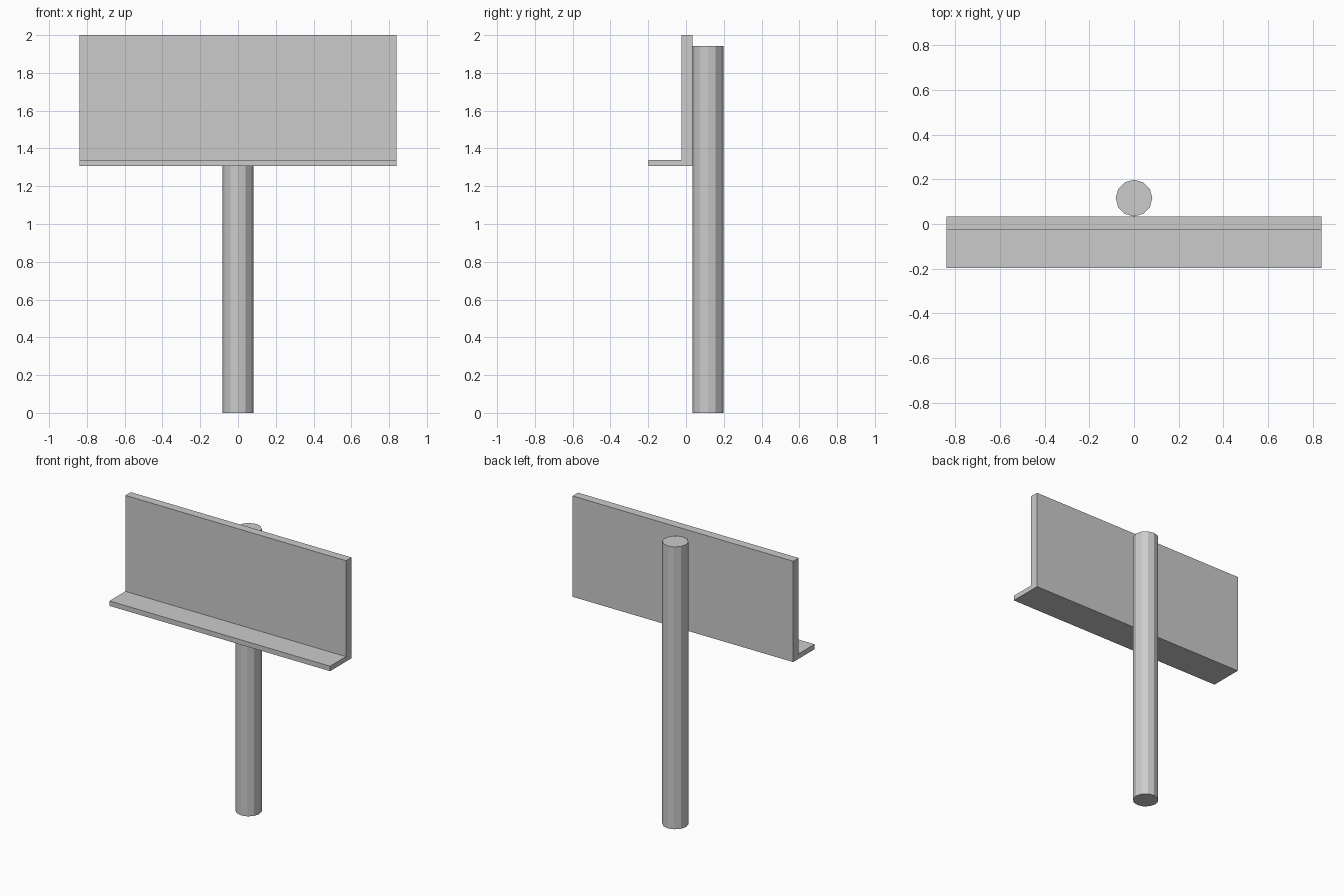
import bpy
import bmesh
from mathutils import Matrix, Vector

cube = bpy.data.objects.get("Cube")
if cube:
    bpy.data.objects.remove(cube, do_unlink=True)

grey = bpy.data.materials.new("plain_grey")
grey.use_nodes = True
grey.diffuse_color = (0.6, 0.6, 0.6, 1)
grey.node_tree.nodes["Principled BSDF"].inputs["Base Color"].default_value = grey.diffuse_color


def add_part(name, bm):
    bmesh.ops.recalc_face_normals(bm, faces=bm.faces)
    mesh = bpy.data.meshes.new(name)
    bm.to_mesh(mesh)
    bm.free()
    mesh.materials.append(grey)
    obj = bpy.data.objects.new(name, mesh)
    bpy.context.collection.objects.link(obj)
    return obj


# L-shaped panel with front ledge: side profile (y, z) extruded across x
half_width = 0.84
profile = [(-0.198, 1.306), (0.034, 1.306), (0.034, 2.0),
           (-0.025, 2.0), (-0.025, 1.34), (-0.198, 1.34)]
bm = bmesh.new()
face = bm.faces.new([bm.verts.new((-half_width, y, z)) for y, z in profile])
extruded = bmesh.ops.extrude_face_region(bm, geom=[face], use_keep_orig=True)
moved = [v for v in extruded["geom"] if isinstance(v, bmesh.types.BMVert)]
bmesh.ops.translate(bm, verts=moved, vec=Vector((2 * half_width, 0, 0)))
add_part("panel_with_ledge", bm)

# Twelve-sided post touching the back of the panel
radius, height = 0.082, 1.943
bm = bmesh.new()
bmesh.ops.create_cone(bm, cap_ends=True, segments=12, radius1=radius,
                      radius2=radius, depth=height,
                      matrix=Matrix.Translation((0, 0.034 + radius, height / 2)))
add_part("post", bm)
